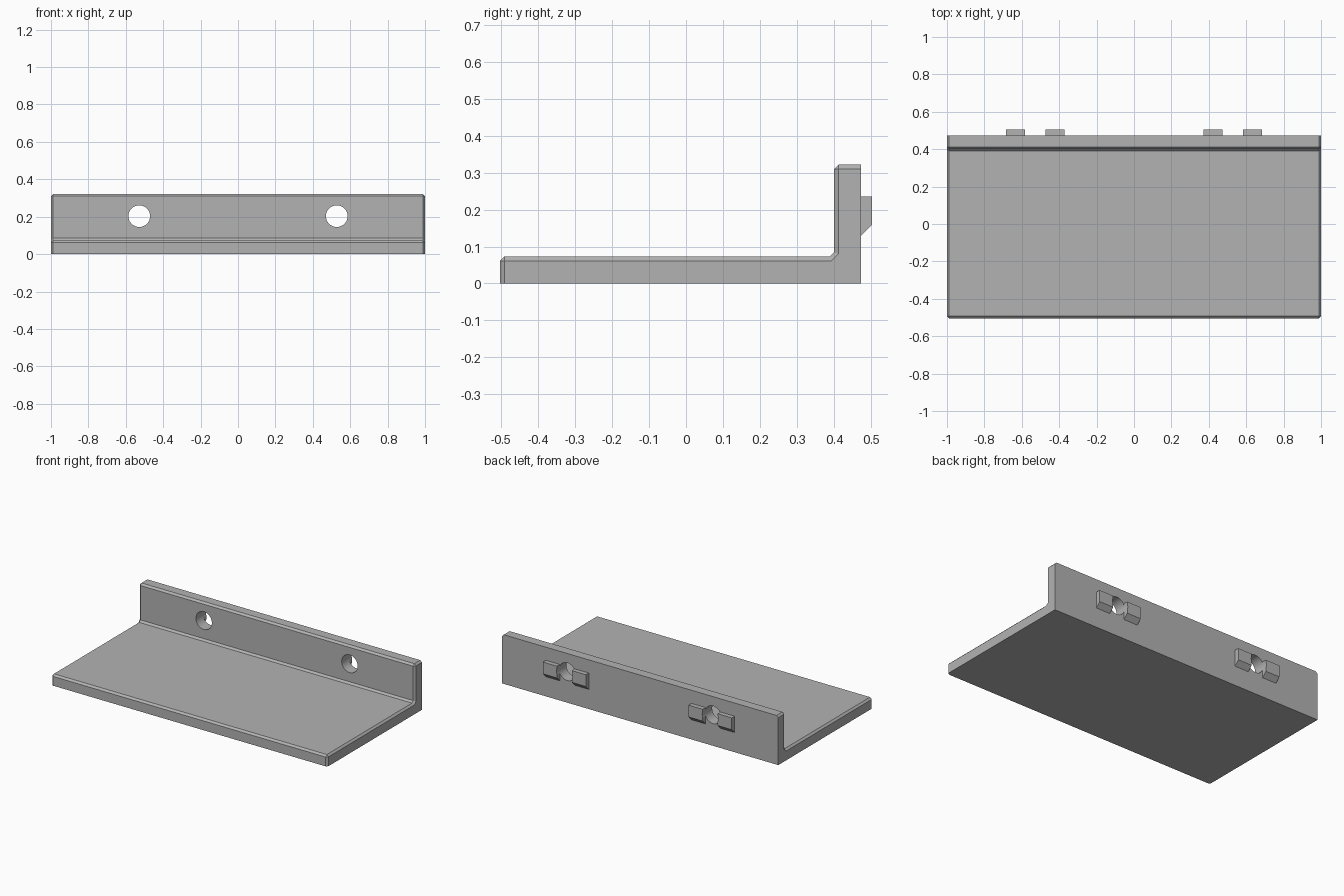
import bpy, bmesh
from math import pi
from mathutils import Matrix

cube = bpy.data.objects.get("Cube")
if cube:
    bpy.data.objects.remove(cube, do_unlink=True)

FRONT, WALL, BACK, TIP = -0.504, 0.401, 0.474, 0.504
DECK, TOP, CHAMFER = 0.073, 0.322, 0.012
HOLE_X, HOLE_Z, HOLE_R = 0.528, 0.203, 0.058

grey = bpy.data.materials.new("plain grey")
grey.use_nodes = True
grey.diffuse_color = (0.45, 0.45, 0.45, 1)
grey.node_tree.nodes["Principled BSDF"].inputs["Base Color"].default_value = grey.diffuse_color


def extrude_profile(points, x0, x1):
    """Extrude a (y, z) profile along x."""
    bm = bmesh.new()
    face = bm.faces.new([bm.verts.new((x0, y, z)) for y, z in points])
    new = bmesh.ops.extrude_face_region(bm, geom=[face])["geom"]
    bmesh.ops.translate(bm, vec=(x1 - x0, 0, 0),
                        verts=[g for g in new if isinstance(g, bmesh.types.BMVert)])
    bmesh.ops.recalc_face_normals(bm, faces=bm.faces[:])
    return bm


def make_object(name, bm):
    mesh = bpy.data.meshes.new(name)
    bm.to_mesh(mesh)
    bm.free()
    mesh.materials.append(grey)
    obj = bpy.data.objects.new(name, mesh)
    bpy.context.collection.objects.link(obj)
    return obj


def drill(obj, cutter):
    mod = obj.modifiers.new("screw hole", "BOOLEAN")
    mod.operation, mod.solver, mod.object = "DIFFERENCE", "EXACT", cutter
    bpy.context.view_layer.objects.active = obj
    bpy.ops.object.modifier_apply(modifier=mod.name)


# L-shaped shelf with a small fillet flat in the inner corner
bm = extrude_profile([(FRONT, 0), (BACK, 0), (BACK, TOP), (WALL, TOP),
                      (WALL, DECK + CHAMFER), (WALL - CHAMFER, DECK), (FRONT, DECK)], -1, 1)


# Chamfer the exposed edges, leaving the underside, back and inner corner sharp
def is_exposed(edge):
    a, b = (v.co for v in edge.verts)
    mid = (a + b) / 2
    if mid.z < 0.001 or mid.y > BACK - 0.001:
        return False
    if abs(mid.x) > 0.9:
        return True
    return mid.y < FRONT + 0.001 or mid.z > TOP - 0.001


bmesh.ops.bevel(bm, geom=[e for e in bm.edges if is_exposed(e)], offset=CHAMFER,
                offset_type="OFFSET", segments=1, affect="EDGES", clamp_overlap=True)
shelf = make_object("shelf", bm)

# Screw holes with a locating peg on either side
for side, label in ((-1, "right"), (1, "left")):
    centre = side * HOLE_X
    bm = bmesh.new()
    bmesh.ops.create_cone(bm, cap_ends=True, segments=32, radius1=HOLE_R, radius2=HOLE_R, depth=0.4,
                          matrix=Matrix.Translation((centre, BACK, HOLE_Z)) @ Matrix.Rotation(pi / 2, 4, "X"))
    cutter = make_object("hole_cutter", bm)
    cutter.hide_render = True
    drill(shelf, cutter)
    for sign, place in ((-1, "right"), (1, "left")):
        inner, outer = sorted((centre + sign * 0.054, centre + sign * 0.156))
        peg = make_object(f"{label}_hole_{place}_peg", extrude_profile(
            [(BACK - 0.01, 0.119), (TIP, 0.159), (TIP, 0.236), (BACK - 0.01, 0.236)], inner, outer))
        drill(peg, cutter)
    bpy.data.objects.remove(cutter, do_unlink=True)
